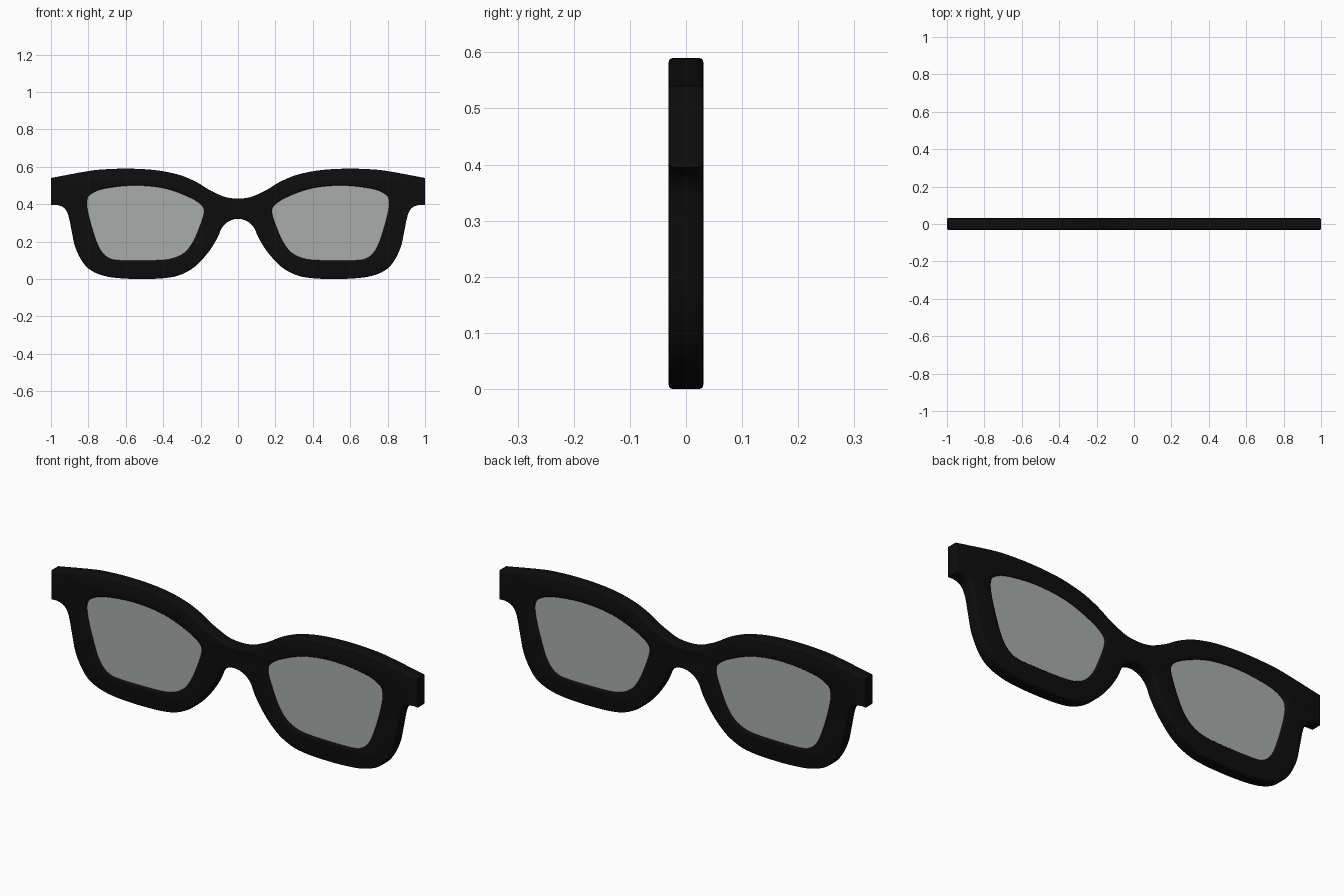
import bpy
import bmesh
import math
from mathutils import Vector

default_cube = bpy.data.objects.get("Cube")
if default_cube:
    bpy.data.objects.remove(default_cube, do_unlink=True)

HALF_DEPTH = 0.031
ROUNDING = 0.008


def make_material(name, colour):
    material = bpy.data.materials.new(name)
    material.use_nodes = True
    material.diffuse_color = colour
    shader = material.node_tree.nodes["Principled BSDF"]
    shader.inputs["Base Color"].default_value = colour
    shader.inputs["Roughness"].default_value = 0.5
    return material


def mirrored(points):
    """Reflect a run of points across the centre line, reversing its order."""
    return [(-x, z) for x, z in reversed(points)]


def smooth_run(points, closed=False, steps=5):
    """Sample a flowing curve that passes through every control point."""
    points = [Vector(p) for p in points]
    count = len(points)
    samples = []
    for i in range(count if closed else count - 1):
        if closed:
            a, b, c, d = (points[(i + k) % count] for k in (-1, 0, 1, 2))
        else:
            a, b, c, d = (points[min(max(i + k, 0), count - 1)] for k in (-1, 0, 1, 2))
        for step in range(steps):
            t = step / steps
            start, end = (c - a) / 2, (d - b) / 2
            samples.append(b + start * t
                           + (3 * (c - b) - 2 * start - end) * t ** 2
                           + (2 * (b - c) + start + end) * t ** 3)
    if not closed:
        samples.append(points[-1])
    return samples


def extruded_plate(name, outlines, material, half_depth, rounding, offset):
    """Fill closed outlines (inner ones become holes) and give them thickness."""
    curve = bpy.data.curves.new(name, "CURVE")
    curve.dimensions = "2D"
    curve.fill_mode = "BOTH"
    curve.extrude = half_depth - rounding
    curve.bevel_depth = rounding
    curve.bevel_resolution = 2
    curve.offset = offset
    for outline in outlines:
        spline = curve.splines.new("POLY")
        spline.points.add(len(outline) - 1)
        for point, (x, z) in zip(spline.points, outline):
            point.co = (x, z, 0, 1)
        spline.use_cyclic_u = True
    curve.materials.append(material)
    plate = bpy.data.objects.new(name, curve)
    bpy.context.collection.objects.link(plate)
    plate.rotation_euler.x = math.pi / 2

    bpy.ops.object.select_all(action="DESELECT")
    plate.select_set(True)
    bpy.context.view_layer.objects.active = plate
    bpy.ops.object.convert(target="MESH")
    plate = bpy.context.object

    # Weld the caps to the sides
    mesh = bmesh.new()
    mesh.from_mesh(plate.data)
    bmesh.ops.remove_doubles(mesh, verts=mesh.verts, dist=0.0001)
    bmesh.ops.recalc_face_normals(mesh, faces=mesh.faces)
    mesh.to_mesh(plate.data)
    mesh.free()
    bpy.ops.object.shade_smooth_by_angle(angle=math.radians(35))
    return plate


black_plastic = make_material("black plastic", (0.004, 0.004, 0.004, 1))
grey_glass = make_material("grey glass", (0.4, 0.41, 0.41, 1))

# Upper edge, from the bridge out to the hinge corner
brow = [(0, .43), (.06, .436), (.11, .455), (.16, .48), (.22, .517), (.3, .552),
        (.4, .576), (.5, .587), (.6, .59), (.7, .587), (.8, .577), (1, .54)]

# Lower edge, from the hinge corner round the rim to the nose arch
rim = [(1, .395), (.965, .395), (.93, .38), (.907, .34), (.89, .26), (.87, .17),
       (.83, .09), (.78, .042), (.7, .013), (.6, .002), (.5, 0), (.4, .004),
       (.32, .018), (.25, .052), (.2, .095), (.15, .155), (.11, .22),
       (.085, .275), (.05, .308), (0, .322)]

# Lens opening on the model's left
opening = [(.807, .42), (.785, .455), (.71, .484), (.55, .5), (.39, .484),
           (.26, .437), (.195, .395), (.182, .355), (.203, .285), (.24, .2),
           (.285, .142), (.35, .11), (.44, .1), (.63, .1), (.695, .115),
           (.738, .16), (.77, .24), (.802, .356)]

outline = smooth_run(mirrored(brow[1:]) + brow) + smooth_run(rim + mirrored(rim[:-1]))
left_opening = smooth_run(opening, closed=True)
right_opening = smooth_run(mirrored(opening), closed=True)

# Frame with both openings cut through
extruded_plate("frame", [outline, left_opening, right_opening], black_plastic,
               HALF_DEPTH, ROUNDING, -ROUNDING)

# Lenses, almost flush with both sides of the frame
for name, shape in (("left_lens", left_opening), ("right_lens", right_opening)):
    extruded_plate(name, [shape], grey_glass, HALF_DEPTH - ROUNDING, 0, 0.003)
